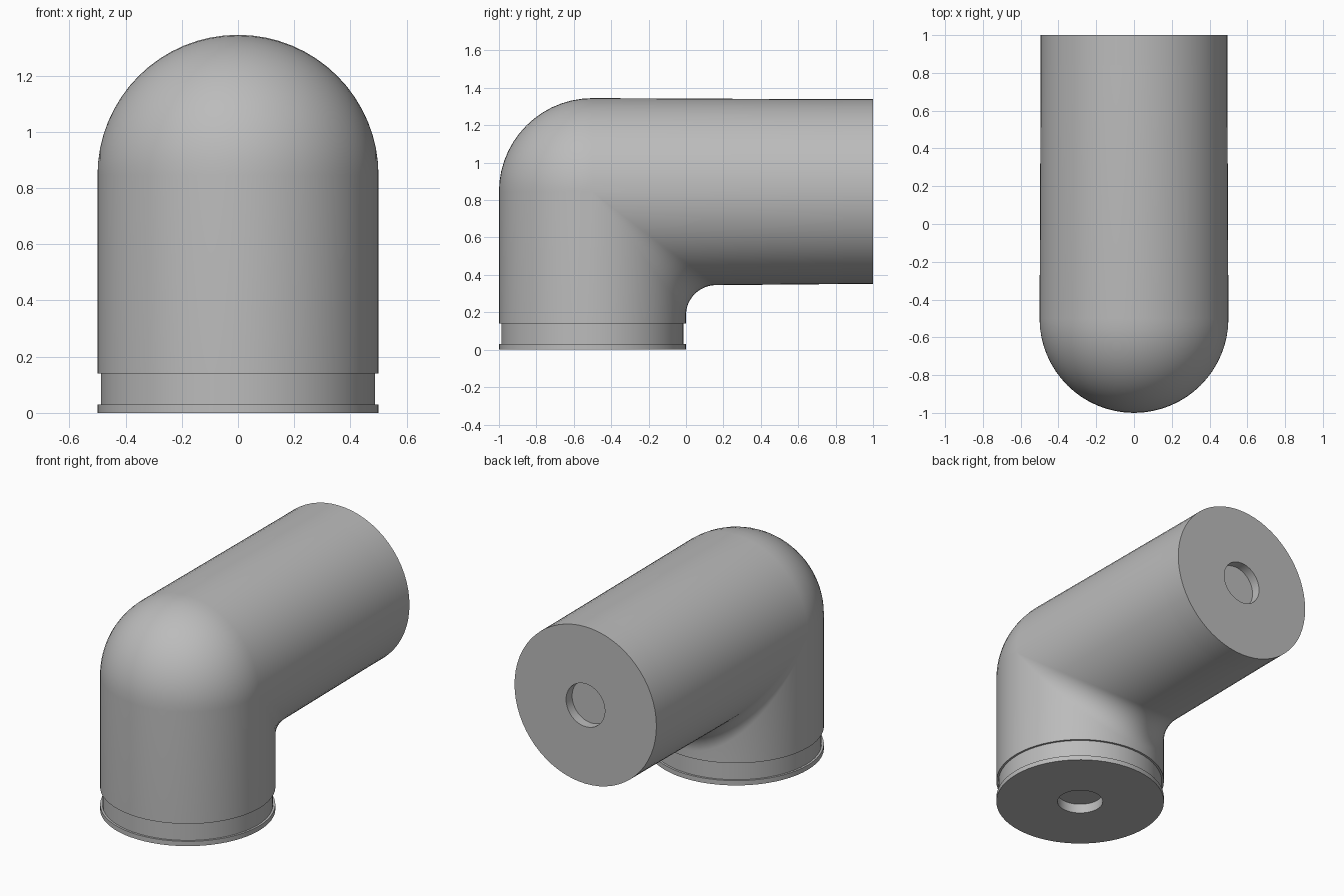
import bpy, bmesh
from math import sin, cos, pi, radians
from mathutils import Vector, Matrix

cube = bpy.data.objects.get("Cube")
if cube:
    bpy.data.objects.remove(cube, do_unlink=True)

SIDES = 64
R = 0.5            # pipe radius
R_END = 0.494      # slightly tapered far end
FILLET = 0.16      # inner corner radius
ARC_STEPS = 14
JOINT = Vector((0, -0.5, 0.845))
ANGLES = [2 * pi * i / SIDES for i in range(SIDES)]

grey = bpy.data.materials.new("plain grey")
grey.use_nodes = True
grey.diffuse_color = (0.5, 0.5, 0.5, 1)
grey.node_tree.nodes["Principled BSDF"].inputs["Base Color"].default_value = (0.5, 0.5, 0.5, 1)


def skin(name, rings, matrix=Matrix()):
    """Join successive rings of points into one smooth-shaded surface."""
    bm = bmesh.new()
    loops = [[bm.verts.new(matrix @ p) for p in ring] for ring in rings]
    for a, b in zip(loops, loops[1:]):
        for j in range(SIDES):
            k = (j + 1) % SIDES
            bm.faces.new((a[j], a[k], b[k], b[j]))
    bmesh.ops.remove_doubles(bm, verts=bm.verts, dist=1e-5)
    for f in bm.faces:
        f.smooth = True
    mesh = bpy.data.meshes.new(name)
    bm.to_mesh(mesh)
    bm.free()
    mesh.set_sharp_from_angle(angle=radians(30))
    mesh.materials.append(grey)
    obj = bpy.data.objects.new(name, mesh)
    bpy.context.collection.objects.link(obj)
    return obj


def lathe(name, profile, matrix):
    rings = [[Vector((-r * sin(t), r * cos(t), h)) for t in ANGLES] for r, h in profile]
    return skin(name, rings, matrix)


def upright(t, z):
    return Vector((-R * sin(t), JOINT.y + R * cos(t), z))


def level(t, y):
    return Vector((-R_END * sin(t), y, JOINT.z - R_END * cos(t)))


def bend(t, f):
    """Point on the corner: rolling-ball fillet inside, sphere outside."""
    s, c = -sin(t), cos(t)
    if c > 0:
        centre = JOINT + (R + FILLET) * Vector((s, c, -c))
        start, end, radius = Vector((-s, -c, 0)), Vector((-s, 0, c)), FILLET
        return centre + radius * start.lerp(end, f).normalized()
    a = f * pi / 2
    return JOINT + R * Vector((s, c * cos(a), -c * sin(a)))


# Elbow body: upright leg, rounded corner, level leg
body = [[upright(t, 0.14) for t in ANGLES]]
body += [[bend(t, i / ARC_STEPS) for t in ANGLES] for i in range(ARC_STEPS + 1)]
body += [[level(t, 0.84) for t in ANGLES]]
skin("elbow_body", body)

# Shared recessed hole in the middle of each end face
recess = [(0, 0.06), (0.135, 0.06), (0.135, 0)]

# Base with flange and groove
lathe("base_collar",
      recess + [(R, 0), (R, 0.03), (0.487, 0.03), (0.487, 0.14), (R, 0.14)],
      Matrix.Translation((0, JOINT.y, 0)))

# Closed band at the far end of the level leg
lathe("end_cap",
      recess + [(R_END, 0), (R_END, 0.16)],
      Matrix.Translation((0, 1, JOINT.z)) @ Matrix.Rotation(pi / 2, 4, "X"))
